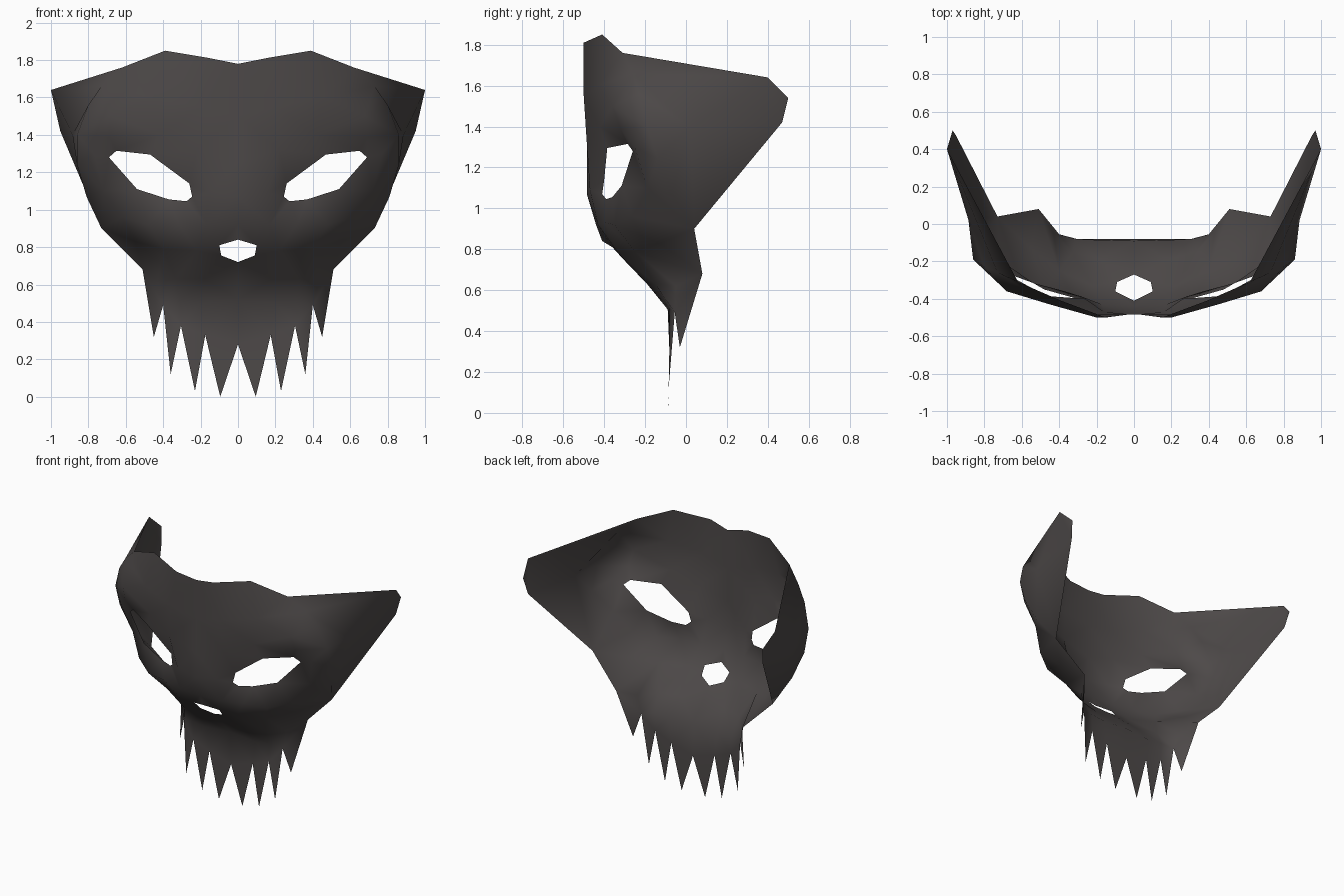
import bpy
import bmesh
from mathutils import Vector
from mathutils.geometry import delaunay_2d_cdt

bone = bpy.data.materials.new("charcoal grey")
bone.diffuse_color = (0.075, 0.067, 0.066, 1)
bm = bmesh.new()


def sheet(outline, hole, inner, axes):
    """Add an outlined 3D sheet, triangulated in the plane of two axes."""
    pts = outline + hole + inner
    n, h = len(outline), len(hole)
    loops = [list(range(n))]
    if hole:
        loops.append(list(range(n, n + h)))
    flat = [Vector((p[axes[0]], p[axes[1]])) for p in pts]
    _, _, fs, ov, _, of = delaunay_2d_cdt(flat, [], loops, 1, 1e-5)
    verts = [bm.verts.new(pts[o[0]]) for o in ov]
    for f, src in zip(fs, of):
        if 0 in src and 1 not in src:
            bm.faces.new([verts[i] for i in f]).smooth = True


# shared border between face and side wing, bottom to top
border = [(.73, .04, .90), (.81, -.07, 1.07), (.86, -.14, 1.24), (.86, -.19, 1.40),
          (.80, -.23, 1.56), (.73, -.26, 1.66), (.62, -.31, 1.76)]

# jagged teeth along the lower edge, centre outwards
teeth = [(0, -.08, .28), (.095, -.085, 0), (.175, -.08, .33), (.23, -.085, .03),
         (.305, -.08, .38), (.36, -.085, .12), (.40, -.055, .49), (.45, -.03, .32)]

# jaw corner, brow line and centre line with the nose opening
jaw = [(.51, .08, .68)]
brow = [(.39, -.41, 1.85), (.15, -.50, 1.81), (0, -.48, 1.78)]
centre = [(0, -.48, 1.5), (0, -.485, 1.25), (0, -.485, 1.07), (0, -.44, .92),
          (0, -.41, .84), (.10, -.36, .81), (.09, -.31, .755), (0, -.27, .72),
          (0, -.09, .52)]

# slanted eye opening, lower lid set back
eye = [(.69, -.26, 1.28), (.65, -.285, 1.315), (.47, -.385, 1.295), (.26, -.40, 1.14),
       (.245, -.41, 1.07), (.275, -.39, 1.045), (.37, -.36, 1.055), (.54, -.315, 1.11)]

# relief of forehead, brow ridge, cheekbone and muzzle
relief = [(.20, -.50, 1.55), (.45, -.43, 1.60), (.68, -.36, 1.50), (.22, -.485, 1.32),
          (.42, -.42, 1.40), (.69, -.32, 1.39), (.77, -.25, 1.30), (.16, -.47, 1.09),
          (.17, -.43, .92), (.32, -.395, .93), (.48, -.35, .92), (.62, -.26, .96),
          (.72, -.19, 1.10), (.22, -.33, .78), (.40, -.25, .79), (.55, -.13, .83),
          (.18, -.19, .63), (.33, -.15, .63), (.43, -.05, .62), (.20, -.085, .50),
          (.31, -.08, .51)]
sheet(teeth + jaw + border + brow + centre, eye, relief, (0, 2))

# swept-back pointed side wing
tip = [(.95, .47, 1.42), (.97, .50, 1.54), (1.0, .40, 1.64)]
sheet(border[:1] + tip + border[:0:-1], [], [(.885, .02, 1.40)], (1, 2))

# weld face and wing into one smooth shell, then mirror it
bmesh.ops.remove_doubles(bm, verts=bm.verts, dist=0.0005)
me = bpy.data.meshes.new("mask_shell")
bm.to_mesh(me)
bm.free()
me.materials.append(bone)
shell = bpy.data.objects.new("mask_shell", me)
bpy.context.collection.objects.link(shell)
shell.modifiers.new("mirror", 'MIRROR').merge_threshold = 0.0005
